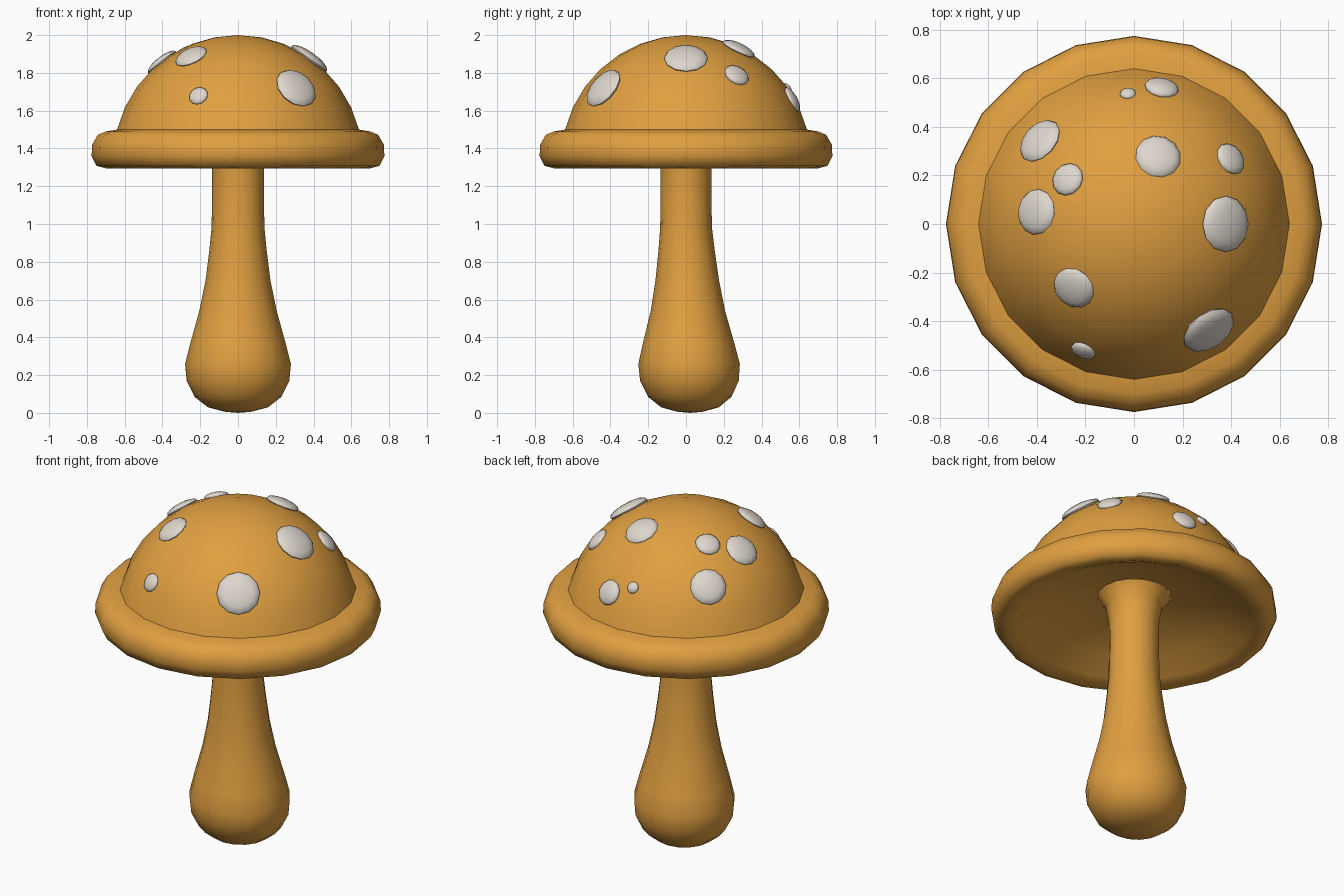
import bpy, bmesh, math
from mathutils import Vector

if "Cube" in bpy.data.objects:
    bpy.data.objects.remove(bpy.data.objects["Cube"])


def material(name, rgb):
    m = bpy.data.materials.new(name)
    m.diffuse_color = (*rgb, 1)
    m.use_nodes = True
    m.node_tree.nodes["Principled BSDF"].inputs["Base Color"].default_value = m.diffuse_color
    return m


ORANGE = material("orange", (0.75, 0.35, 0.052))
WHITE = material("warm white", (0.73, 0.68, 0.62))


def finish(bm, name, mat, angle):
    bmesh.ops.recalc_face_normals(bm, faces=bm.faces)
    me = bpy.data.meshes.new(name)
    bm.to_mesh(me)
    bm.free()
    me.materials.append(mat)
    ob = bpy.data.objects.new(name, me)
    bpy.context.collection.objects.link(ob)
    bpy.ops.object.select_all(action='DESELECT')
    ob.select_set(True)
    bpy.context.view_layer.objects.active = ob
    bpy.ops.object.shade_smooth_by_angle(angle=math.radians(angle))
    return ob


def lathe(name, profile, sides, mat, shift=lambda z: 0.0, squash=lambda z: 1.0):
    """Spin a (radius, height) profile about z; radius 0 makes a pole."""
    bm = bmesh.new()
    rings = []
    for r, z in profile:
        n = 1 if r == 0 else sides
        rings.append([bm.verts.new((r * math.cos(math.tau * i / sides),
                                    r * squash(z) * math.sin(math.tau * i / sides) + shift(z), z))
                      for i in range(n)])
    for a, b in zip(rings, rings[1:]):
        for i in range(sides):
            j = (i + 1) % sides
            quad = [a[i % len(a)], a[j % len(a)], b[j % len(b)], b[i % len(b)]]
            bm.faces.new(list(dict.fromkeys(quad)))
    return finish(bm, name, mat, 60)


# Stem: swollen foot, slim neck, flared joint under the cap
lathe("stem", [(0, 0), (0.07, 0.006), (0.16, 0.03), (0.23, 0.085), (0.272, 0.17), (0.28, 0.26),
               (0.252, 0.37), (0.205, 0.54), (0.172, 0.70), (0.152, 0.86), (0.14, 0.98),
               (0.137, 1.15), (0.138, 1.30), (0.155, 1.41), (0.20, 1.47)], 16, ORANGE,
      shift=lambda z: 0.022 * max(0, 1 - z),
      squash=lambda z: 0.96 if z < 0.6 else 0.98)

# Cap: spherical dome, thick rounded rim, hollow underside
C, R = Vector((0, 0, 1.34)), 0.66
dome = [(0, 2.0)] + [(R * math.sin(t), C.z + R * math.cos(t))
                     for t in (math.radians(76 * k / 7) for k in range(1, 8))]
rim = [(0.70, 1.49), (0.742, 1.472), (0.772, 1.42), (0.775, 1.36), (0.75, 1.308), (0.70, 1.295),
       (0.64, 1.32), (0.52, 1.385), (0.36, 1.44), (0.20, 1.47)]
lathe("cap", dome + rim, 20, ORANGE)

# Spots: flattened balls set into the dome (x, y, radius)
spots = [(0.10, 0.28, 0.09), (0.40, 0.27, 0.066), (0.38, 0.0, 0.11), (0.31, -0.44, 0.112),
         (-0.25, -0.265, 0.085), (-0.21, -0.525, 0.05), (-0.405, 0.05, 0.09),
         (-0.275, 0.185, 0.066), (-0.39, 0.345, 0.095), (0.115, 0.565, 0.068), (-0.025, 0.54, 0.032)]
for k, (x, y, r) in enumerate(spots, 1):
    n = Vector((x, y, math.sqrt(R * R - x * x - y * y))).normalized()
    bm = bmesh.new()
    bmesh.ops.create_uvsphere(bm, u_segments=12, v_segments=8, radius=1)
    rot = n.to_track_quat('Z', 'Y')
    for v in bm.verts:
        p = Vector((v.co.x * r * 1.05, v.co.y * r * 1.05, v.co.z * (0.012 + 0.2 * r)))
        v.co = C + n * (R - 0.004) + rot @ p
    finish(bm, f"spot_{k}", WHITE, 60)
